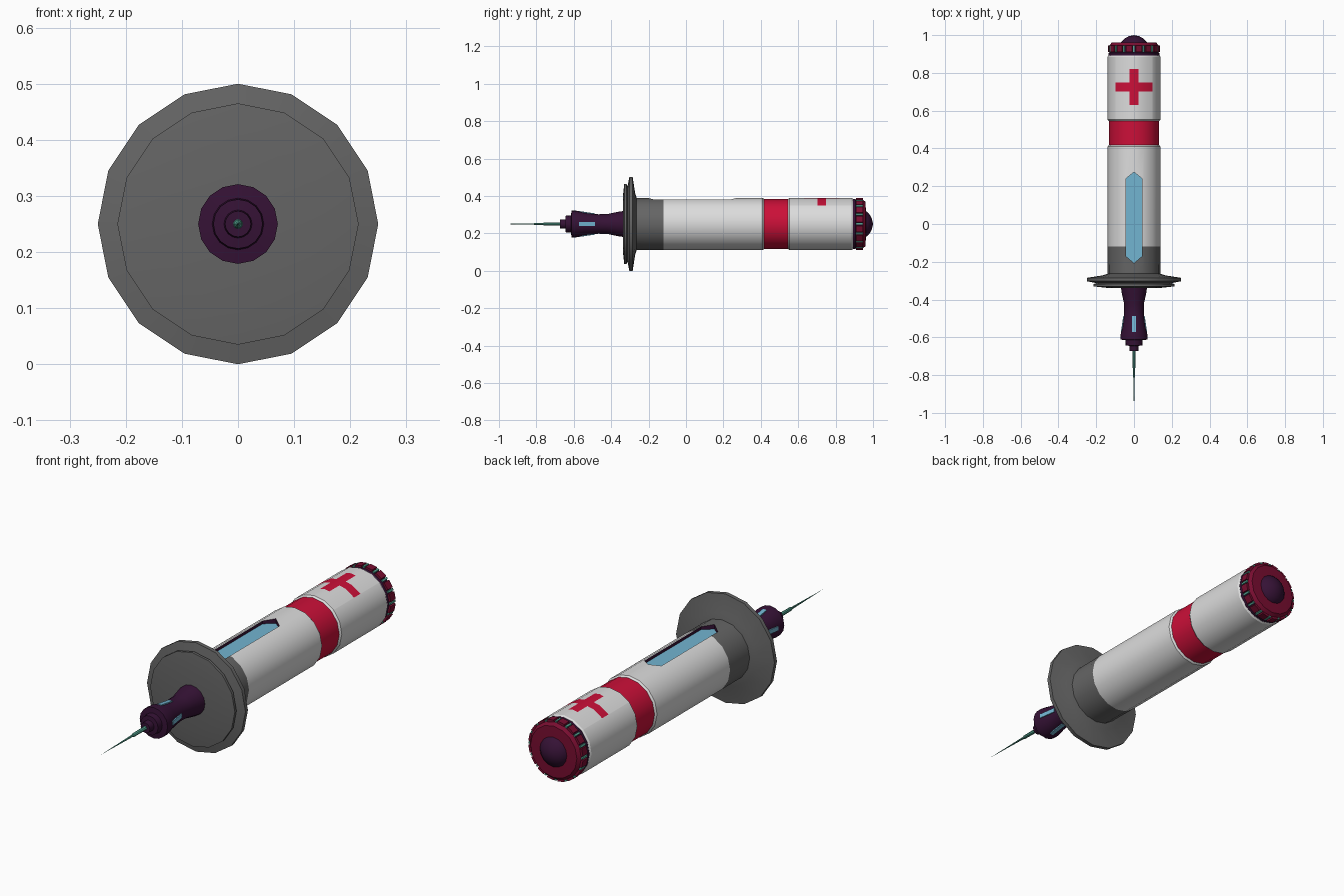
import bpy, bmesh, math
from mathutils import Matrix, Vector

if "Cube" in bpy.data.objects:
    bpy.data.objects.remove(bpy.data.objects["Cube"])

ZC = 0.25  # height of the long axis


def material(name, rgb):
    m = bpy.data.materials.new(name)
    m.diffuse_color = (*rgb, 1)
    m.use_nodes = True
    m.node_tree.nodes["Principled BSDF"].inputs["Base Color"].default_value = m.diffuse_color
    return m


MATS = [material("white", (0.72, 0.72, 0.72)),
        material("grey", (0.13, 0.13, 0.13)),
        material("crimson", (0.60, 0.005, 0.04)),
        material("dark crimson", (0.19, 0.004, 0.03)),
        material("dark purple", (0.036, 0.006, 0.036)),
        material("pale blue", (0.17, 0.46, 0.64)),
        material("teal", (0.09, 0.38, 0.29))]
WHITE, GREY, RED, DKRED, PURPLE, BLUE, TEAL = range(7)


def finish(bm, name):
    bmesh.ops.recalc_face_normals(bm, faces=bm.faces)
    me = bpy.data.meshes.new(name)
    bm.to_mesh(me)
    bm.free()
    for m in MATS:
        me.materials.append(m)
    me.shade_smooth()
    me.set_sharp_from_angle(angle=math.radians(30))
    ob = bpy.data.objects.new(name, me)
    bpy.context.collection.objects.link(ob)
    return ob


def lathe(profile, sides=16):
    """Turn (y, radius, colour of the following band) around the long axis."""
    bm = bmesh.new()
    rings = []
    for y, r, _ in profile:
        n = 1 if r == 0 else sides
        rings.append([bm.verts.new((r * math.sin(2 * math.pi * k / sides), y,
                                    ZC + r * math.cos(2 * math.pi * k / sides)))
                      for k in range(n)])
    for a, b, p in zip(rings, rings[1:], profile):
        for k in range(sides):
            j = (k + 1) % sides
            quad = [a[k % len(a)], a[j % len(a)], b[j % len(b)], b[k % len(b)]]
            bm.faces.new(list(dict.fromkeys(quad))).material_index = p[2]
    for ring, p in ((rings[0], profile[0]), (rings[-1], profile[-1])):
        if len(ring) > 1:
            bm.faces.new(ring).material_index = p[2]
    return bm


def radial_box(bm, angle, r, y, size, mat, tilt=0):
    """Box standing on the round surface; size is (across, along, outward)."""
    m = (Matrix.Translation((0, 0, ZC)) @ Matrix.Rotation(angle, 4, 'Y')
         @ Matrix.Translation((0, y, r)) @ Matrix.Rotation(tilt, 4, 'X')
         @ Matrix.Diagonal((*size, 1)))
    vs = bmesh.ops.create_cube(bm, size=1, matrix=m)["verts"]
    for f in {f for v in vs for f in v.link_faces}:
        f.material_index = mat


# Barrel with the red waist groove
bm = lathe([(-0.275, 0.139, GREY), (-0.12, 0.14, WHITE), (0.41, 0.14, WHITE),
            (0.418, 0.133, RED), (0.545, 0.133, WHITE), (0.553, 0.14, WHITE),
            (0.885, 0.14, WHITE), (0.893, 0.135, PURPLE)])

# Cross cut into the upper barrel faces
CY, ARM, LONG, WIDE = 0.725, 0.023, 0.095, 0.098
cuts = [(Vector((s * d, 0, 0)), Vector((1, 0, 0))) for d in (ARM, WIDE) for s in (-1, 1)]
cuts += [(Vector((0, CY + s * d, 0)), Vector((0, 1, 0))) for d in (ARM, LONG) for s in (-1, 1)]


def upper_faces():
    out = []
    for f in bm.faces:
        c = f.calc_center_median()
        if c.z > 0.29 and 0.56 < c.y < 0.88:
            out.append(f)
    return out


for co, no in cuts:
    fs = upper_faces()
    geom = list(set(fs) | {e for f in fs for e in f.edges} | {v for f in fs for v in f.verts})
    bmesh.ops.bisect_plane(bm, geom=geom, plane_co=co, plane_no=no, dist=1e-5)
for f in upper_faces():
    c = f.calc_center_median()
    x, y = abs(c.x), abs(c.y - CY)
    if (x < ARM and y < LONG) or (x < WIDE and y < ARM):
        f.material_index = RED
barrel = finish(bm, "barrel")

# Window recess: pointed slot cut with purple walls and a blue floor
bm = bmesh.new()
outline = [(0, -0.207), (0.043, -0.17), (0.043, 0.24),
           (0, 0.275), (-0.043, 0.24), (-0.043, -0.17)]
base = bm.faces.new([bm.verts.new((x, y, 0.368)) for x, y in outline])
ext = bmesh.ops.extrude_face_region(bm, geom=[base], use_keep_orig=True)["geom"]
bmesh.ops.translate(bm, vec=(0, 0, 0.1), verts=[g for g in ext if isinstance(g, bmesh.types.BMVert)])
for f in bm.faces:
    flat = all(abs(v.co.z - 0.368) < 1e-4 for v in f.verts)
    f.material_index = BLUE if flat else PURPLE
cutter = finish(bm, "window_cutter")
cutter.hide_render = True
mod = barrel.modifiers.new("window", 'BOOLEAN')
mod.operation, mod.solver, mod.object = 'DIFFERENCE', 'EXACT', cutter
dg = bpy.context.evaluated_depsgraph_get()
dg.update()
cut_mesh = bpy.data.meshes.new_from_object(barrel.evaluated_get(dg))
barrel.modifiers.clear()
barrel.data = cut_mesh
cut_mesh.set_sharp_from_angle(angle=math.radians(30))
bpy.data.objects.remove(cutter)

# Finger flange: wide disc, groove and shallow front disc
finish(lathe([(-0.263, 0.138, GREY), (-0.272, 0.165, GREY), (-0.285, 0.25, GREY),
              (-0.303, 0.25, GREY), (-0.313, 0.20, GREY), (-0.318, 0.215, GREY),
              (-0.33, 0.215, GREY), (-0.338, 0.143, GREY)]), "finger_flange")

# Nozzle with waist, flare and stepped tip
finish(lathe([(-0.33, 0.07, PURPLE), (-0.37, 0.064, PURPLE), (-0.42, 0.053, PURPLE),
              (-0.47, 0.052, PURPLE), (-0.54, 0.061, PURPLE), (-0.585, 0.071, PURPLE),
              (-0.612, 0.071, PURPLE), (-0.615, 0.046, PURPLE), (-0.643, 0.044, PURPLE),
              (-0.645, 0.025, PURPLE), (-0.673, 0.023, PURPLE)]), "nozzle")

# Blue slots around the nozzle
bm = bmesh.new()
for k in range(4):
    radial_box(bm, k * math.pi / 2, 0.0585, -0.53, (0.02, 0.085, 0.009), BLUE, -0.15)
finish(bm, "nozzle_slots")

# Needle
finish(lathe([(-0.665, 0.009, TEAL), (-0.76, 0.008, TEAL), (-0.765, 0.005, TEAL),
              (-1.0, 0, TEAL)], 8), "needle")

# End cap with dark crimson rear face
finish(lathe([(0.89, 0.134, PURPLE), (0.905, 0.134, PURPLE), (0.908, 0.131, PURPLE),
              (0.945, 0.131, DKRED), (0.96, 0.118, DKRED), (0.962, 0.06, DKRED)]), "end_cap")

# Grip ribs and teal marks around the cap
bm = bmesh.new()
for k in range(16):
    a = 2 * math.pi * (k + 0.5) / 16
    radial_box(bm, a, 0.131, 0.928, (0.034, 0.036, 0.014), DKRED)
    radial_box(bm, a + 0.19, 0.131, 0.928, (0.009, 0.036, 0.012), TEAL)
finish(bm, "cap_ribs")

# Push button dome
finish(lathe([(0.955, 0.07, PURPLE), (0.965, 0.067, PURPLE), (0.982, 0.05, PURPLE),
              (0.994, 0.028, PURPLE), (1.0, 0, PURPLE)]), "push_button")
